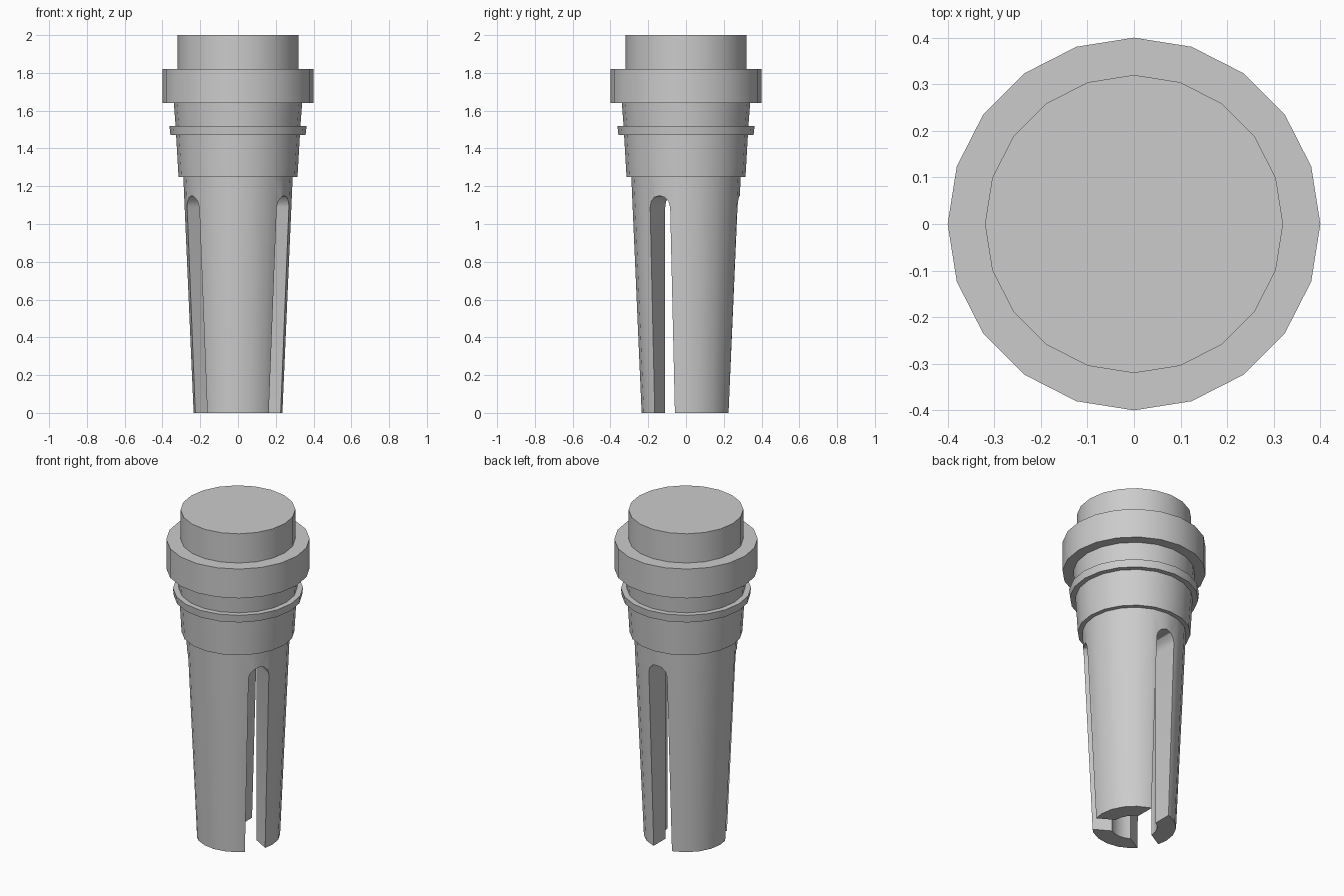
import bpy, bmesh, math

if "Cube" in bpy.data.objects:
    bpy.data.objects.remove(bpy.data.objects["Cube"])

SIDES = 20


def make_object(name, bm):
    bmesh.ops.recalc_face_normals(bm, faces=bm.faces)
    mesh = bpy.data.meshes.new(name)
    bm.to_mesh(mesh)
    bm.free()
    obj = bpy.data.objects.new(name, mesh)
    bpy.context.collection.objects.link(obj)
    return obj


def activate(obj):
    bpy.ops.object.select_all(action='DESELECT')
    obj.select_set(True)
    bpy.context.view_layer.objects.active = obj


def lathe(name, profile):
    """Revolve (radius, z) points; radius 0 ends close on the axis."""
    bm = bmesh.new()
    rings = []
    for r, z in profile:
        if r == 0:
            rings.append([bm.verts.new((0, 0, z))] * SIDES)
        else:
            rings.append([bm.verts.new((r * math.cos(2 * math.pi * i / SIDES),
                                        r * math.sin(2 * math.pi * i / SIDES), z))
                          for i in range(SIDES)])
    for a, b in zip(rings, rings[1:]):
        for i in range(SIDES):
            j = (i + 1) % SIDES
            bm.faces.new(list(dict.fromkeys((a[i], a[j], b[j], b[i]))))
    return make_object(name, bm)


def slot_cutter(angle, half=0.062, top=1.15):
    """Round-topped prism reaching from the axis outwards."""
    outline = [(half, -0.1)]
    for k in range(7):
        t = math.pi * k / 6
        outline.append((half * math.cos(t), top - half + half * math.sin(t)))
    outline.append((-half, -0.1))
    c, s = math.cos(angle), math.sin(angle)
    bm = bmesh.new()
    ends = [[bm.verts.new((r * c - t * s, r * s + t * c, z)) for t, z in outline]
            for r in (0.01, 0.5)]
    for ring in ends:
        bm.faces.new(ring)
    n = len(outline)
    for i in range(n):
        j = (i + 1) % n
        bm.faces.new((ends[0][i], ends[0][j], ends[1][j], ends[1][i]))
    obj = make_object("slot_cutter", bm)
    obj.hide_render = True
    return obj


# Tapered hollow body, slotted into three prongs
body = lathe("pronged_body", [(0, 1.26), (0.29, 1.26), (0.235, 0), (0.13, 0),
                              (0.13, 1.2), (0, 1.2)])
for degrees in (-30, 90, 210):
    cutter = slot_cutter(math.radians(degrees))
    mod = body.modifiers.new("slot", 'BOOLEAN')
    mod.operation = 'DIFFERENCE'
    mod.solver = 'EXACT'
    mod.object = cutter
    activate(body)
    bpy.ops.object.modifier_apply(modifier=mod.name)
    bpy.data.objects.remove(cutter, do_unlink=True)

# Stacked collars and the end plug
parts = [
    body,
    lathe("lower_collar", [(0, 1.25), (0.315, 1.25), (0.328, 1.475), (0, 1.475)]),
    lathe("thin_flange", [(0, 1.472), (0.358, 1.472), (0.363, 1.518), (0, 1.518)]),
    lathe("neck", [(0, 1.515), (0.33, 1.515), (0.34, 1.645), (0, 1.645)]),
    lathe("wide_ring", [(0, 1.64), (0.4, 1.64), (0.4, 1.82), (0, 1.82)]),
    lathe("end_plug", [(0, 1.815), (0.32, 1.815), (0.32, 2.0), (0, 2.0)]),
]
for part in parts:
    activate(part)
    bpy.ops.object.shade_smooth_by_angle(angle=math.radians(30))
